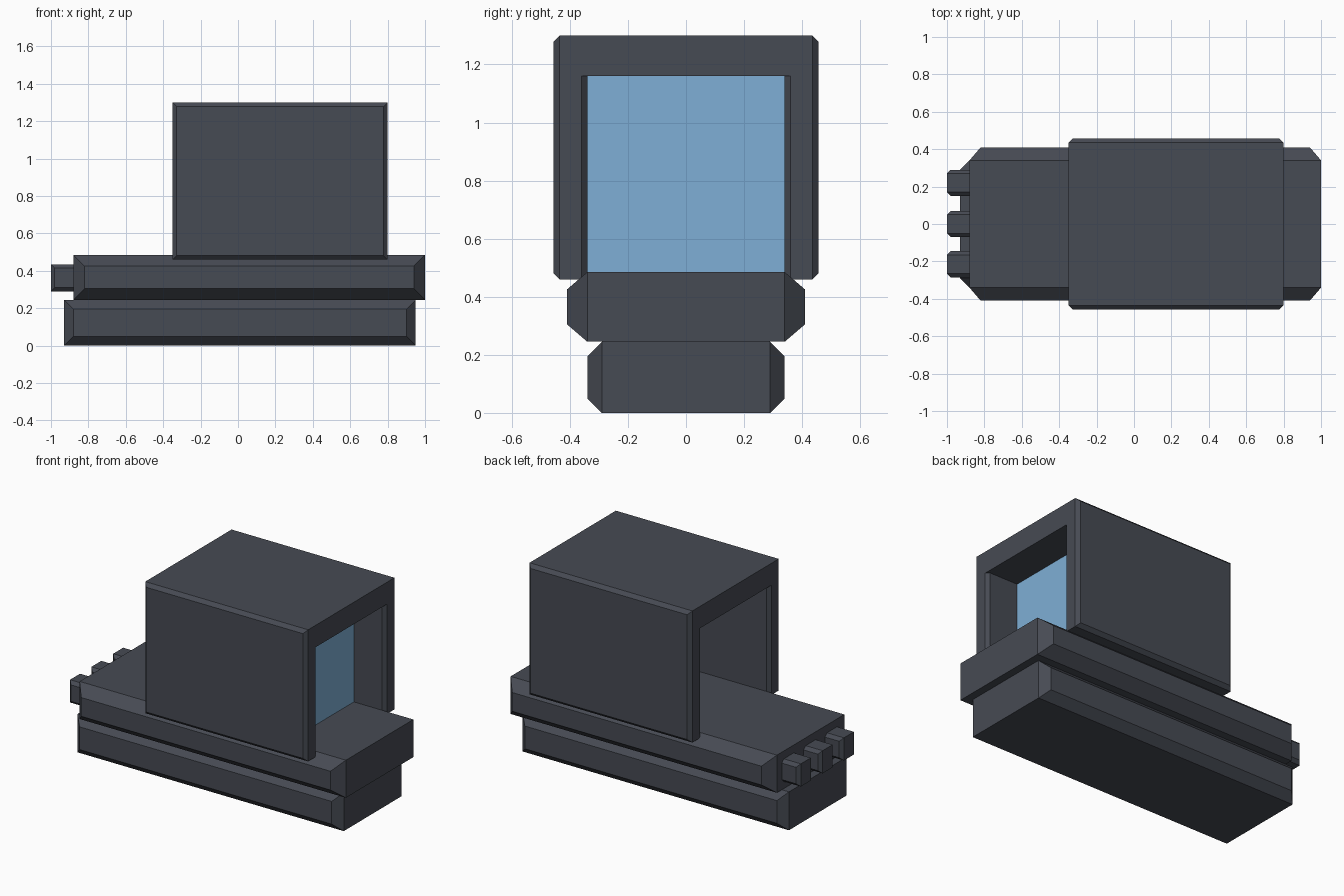
import bpy
import bmesh

cube = bpy.data.objects.get("Cube")
if cube:
    bpy.data.objects.remove(cube, do_unlink=True)


def material(name, rgb):
    mat = bpy.data.materials.new(name)
    mat.use_nodes = True
    color = (*rgb, 1)
    mat.diffuse_color = color
    mat.node_tree.nodes["Principled BSDF"].inputs["Base Color"].default_value = color
    return mat


slate = material("slate_grey", (0.062, 0.069, 0.087))
blue = material("screen_blue", (0.21, 0.43, 0.67))


def finish(name, bm, mat):
    bmesh.ops.recalc_face_normals(bm, faces=bm.faces)
    mesh = bpy.data.meshes.new(name)
    bm.to_mesh(mesh)
    bm.free()
    mesh.materials.append(mat)
    obj = bpy.data.objects.new(name, mesh)
    bpy.context.collection.objects.link(obj)
    return obj


def block(name, x, z, half, bulge=0, inset=0, y=0, mat=slate):
    """Box whose two y sides swell outward into smaller, chamfered panels."""
    bm = bmesh.new()
    loops = []
    outline = [(-half, 0), (half, 0)]
    if bulge:
        outline = [(-half - bulge, inset)] + outline + [(half + bulge, inset)]
    for dy, i in outline:
        loops.append([bm.verts.new((px, y + dy, pz)) for px, pz in (
            (x[0] + i, z[0] + i), (x[1] - i, z[0] + i),
            (x[1] - i, z[1] - i), (x[0] + i, z[1] - i))])
    for a, b in zip(loops, loops[1:]):
        for k in range(4):
            n = (k + 1) % 4
            bm.faces.new((a[k], a[n], b[n], b[k]))
    bm.faces.new(loops[0])
    bm.faces.new(loops[-1])
    return finish(name, bm, mat)


# Stacked base and deck
block("base", (-0.93, 0.95), (0, 0.245), 0.29, 0.05, 0.05)
block("deck", (-0.88, 1.0), (0.245, 0.485), 0.34, 0.07, 0.06)

# Three pegs on the left end
for i, y in enumerate((-0.215, 0, 0.22)):
    block(f"peg_{i + 1}", (-1.0, -0.86), (0.29, 0.435), 0.05, 0.02, 0.02, y)

# Hood, hollowed by a tunnel that flares at both mouths
hood = block("hood", (-0.35, 0.80), (0.46, 1.30), 0.435, 0.022, 0.022)
plan = [(-0.45, 0.36), (-0.35, 0.36), (-0.33, 0.34),
        (0.78, 0.34), (0.80, 0.36), (0.90, 0.36)]
plan += [(px, -py) for px, py in reversed(plan)]
bm = bmesh.new()
floor = bm.faces.new([bm.verts.new((px, py, 0.3)) for px, py in plan])
top = bmesh.ops.extrude_face_region(bm, geom=[floor])["geom"]
for v in top:
    if isinstance(v, bmesh.types.BMVert):
        v.co.z = 1.16
tunnel = finish("tunnel_cutter", bm, slate)
tunnel.hide_render = True
cut = hood.modifiers.new("tunnel", "BOOLEAN")
cut.operation = "DIFFERENCE"
cut.solver = "EXACT"
cut.object = tunnel
bpy.context.view_layer.objects.active = hood
bpy.ops.object.modifier_apply(modifier=cut.name)
bpy.data.objects.remove(tunnel, do_unlink=True)

# Screen set back inside the hood
block("screen", (0.572, 0.58), (0.48, 1.16), 0.34, mat=blue)
